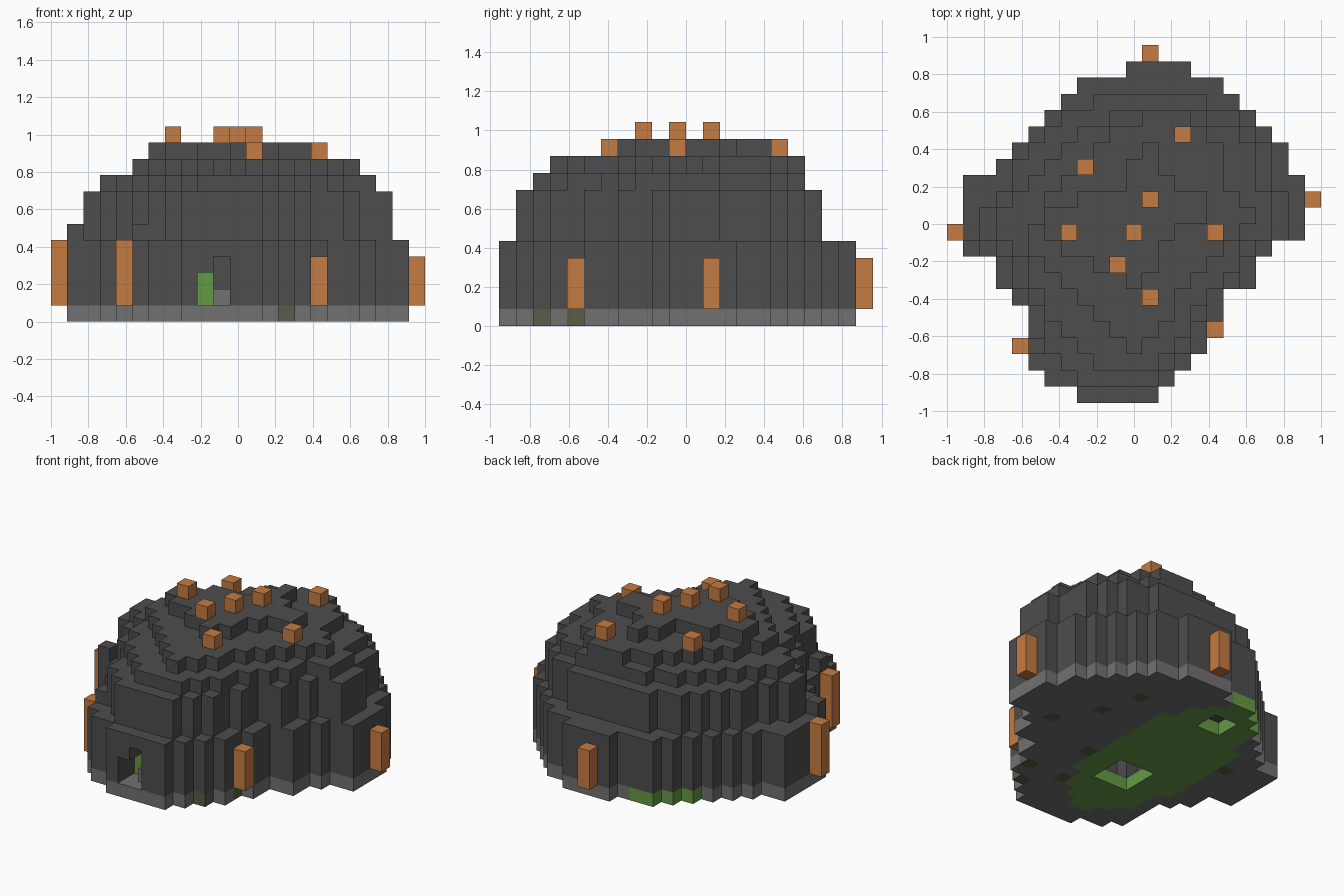
import bpy
import bmesh

if "Cube" in bpy.data.objects:
    bpy.data.objects.remove(bpy.data.objects["Cube"])

UNIT = 2 / 23          # edge of one block
COLS, ROWS = 23, 22    # columns run along +x, rows run from back to front


def material(name, colour):
    mat = bpy.data.materials.new(name)
    mat.use_nodes = True
    rgba = (*colour, 1)
    mat.diffuse_color = rgba
    bsdf = mat.node_tree.nodes["Principled BSDF"]
    bsdf.inputs["Base Color"].default_value = rgba
    bsdf.inputs["Roughness"].default_value = 0.9
    return mat


DARK = material("dark stone", (0.075, 0.075, 0.075))
GREY = material("grey stone", (0.165, 0.165, 0.165))
MOSS = material("mossy stone", (0.10, 0.11, 0.066))
GREEN = material("grass green", (0.13, 0.32, 0.06))
ORANGE = material("lamp orange", (0.56, 0.20, 0.055))


def footprint(first_row, lefts, rights):
    """Set of (column, row) cells from the first and last column of each row."""
    return {(c, first_row + i)
            for i, (a, b) in enumerate(zip(lefts, rights))
            for c in range(a, b + 1)}


def erode(cells):
    return {(c, r) for c, r in cells
            if all((c + i, r + j) in cells for i in (-1, 0, 1) for j in (-1, 0, 1))}


def block(cols, rows, levels):
    return {(c, r, z) for c in range(*cols) for r in range(*rows) for z in range(*levels)}


def stack(cells, low, high):
    return {(c, r, z) for c, r in cells for z in range(low, high)}


# Outward directions with the corners of each block face
SIDES = {
    (1, 0, 0): ((1, 0, 0), (1, 1, 0), (1, 1, 1), (1, 0, 1)),
    (-1, 0, 0): ((0, 0, 0), (0, 0, 1), (0, 1, 1), (0, 1, 0)),
    (0, 1, 0): ((0, 1, 0), (0, 1, 1), (1, 1, 1), (1, 1, 0)),
    (0, -1, 0): ((0, 0, 0), (1, 0, 0), (1, 0, 1), (0, 0, 1)),
    (0, 0, 1): ((0, 0, 1), (1, 0, 1), (1, 1, 1), (0, 1, 1)),
    (0, 0, -1): ((0, 0, 0), (0, 1, 0), (1, 1, 0), (1, 0, 0)),
}


def build(name, cells, mats, rule=lambda cell: 0):
    """Mesh the outer skin of a set of blocks."""
    bm = bmesh.new()
    corners = {}

    def vert(key):
        if key not in corners:
            x, y, z = key
            corners[key] = bm.verts.new(
                ((x - COLS / 2) * UNIT, (y - ROWS / 2) * UNIT, z * UNIT))
        return corners[key]

    for c, r, z in sorted(cells):
        y = ROWS - 1 - r
        for (dx, dy, dz), quad in SIDES.items():
            if (c + dx, r - dy, z + dz) in cells:
                continue
            face = bm.faces.new([vert((c + i, y + j, z + k)) for i, j, k in quad])
            face.material_index = rule((c, r, z))
    mesh = bpy.data.meshes.new(name)
    bm.to_mesh(mesh)
    bm.free()
    for mat in mats:
        mesh.materials.append(mat)
    obj = bpy.data.objects.new(name, mesh)
    bpy.context.collection.objects.link(obj)
    return obj


# Stepped footprints, from the ground up
ground = footprint(
    1, [11, 8, 7, 6, 5, 4, 3, 1, 1, 1, 1, 1, 3, 3, 4, 5, 5, 5, 5, 6, 8],
    [14, 16, 17, 18, 19, 20, 20, 21, 21, 21, 21, 19, 18, 18, 16, 16, 15, 15, 14, 13, 12])
upper = footprint(
    3, [9, 7, 6, 5, 4, 4, 3, 2, 2, 3, 4, 4, 5, 6, 6, 6, 7, 8],
    [15, 17, 18, 19, 19, 19, 20, 20, 20, 18, 17, 17, 15, 15, 14, 14, 13, 12])
shoulder = footprint(
    4, [10, 8, 7, 6, 5, 4, 3, 3, 4, 5, 5, 6, 6, 7, 8, 9],
    [15, 17, 18, 18, 18, 19, 19, 19, 17, 17, 16, 15, 14, 14, 13, 12])
crown = footprint(
    4, [12, 10, 9, 8, 7, 6, 6, 5, 5, 6, 7, 8, 9, 10, 11],
    [14, 15, 16, 16, 16, 17, 18, 17, 16, 15, 14, 13, 13, 12, 11])
peak = footprint(6, [12, 11, 11, 8, 6, 6, 7, 9, 11], [12, 12, 13, 15, 15, 13, 12, 12, 11])

# Domed stone shell: hollow room, doorway and a few loose bumps
shell = stack(ground, 1, 5) | stack(upper, 5, 8) | stack(shoulder, 8, 9)
shell |= stack(crown, 9, 10) | stack(peak, 10, 11)
shell |= {(1, 12, 5), (5, 18, 5)}
shell -= stack(erode(shoulder), 1, 7)
shell -= block((9, 10), (18, 22), (1, 3)) | block((10, 11), (18, 22), (1, 4))
build("stone_dome", shell, [DARK])

# Foundation slab with a grass patch, mossy blocks and two pits
slab = stack(ground, 0, 1)
slab -= block((8, 11), (13, 16), (0, 1)) | block((8, 10), (4, 6), (0, 1))
mossy = {(14, 19), (15, 17), (16, 8), (13, 13), (18, 11), (4, 9), (12, 17), (15, 5)}


def slab_colour(cell):
    c, r, _ = cell
    if (c, r) in mossy:
        return 1
    x, y = (c - 11) * UNIT, (10.5 - r) * UNIT
    return 2 if ((x + 0.2) / 0.36) ** 2 + (y / 0.76) ** 2 < 1 else 0


build("foundation", slab, [GREY, MOSS, GREEN], slab_colour)

# Doorway step and the plant behind the door
build("door_step", {(10, 20, 1)}, [GREY])
build("door_plant", block((9, 10), (19, 20), (1, 3)), [GREEN])

# Lamps: column, row, bottom and top level
wall_lamps = [(22, 9, 1, 4), (0, 11, 1, 5), (12, 0, 1, 4), (4, 18, 1, 5), (16, 17, 1, 4)]
peak_lamps = [(7, 11), (10, 13), (11, 11), (12, 9)]
crown_lamps = [(16, 11), (12, 15), (14, 5), (8, 7)]
lamps = wall_lamps + [(c, r, 11, 12) for c, r in peak_lamps]
lamps += [(c, r, 10, 11) for c, r in crown_lamps]
for n, (c, r, low, high) in enumerate(lamps):
    kind = "wall_lamp" if n < len(wall_lamps) else "roof_lamp"
    build(f"{kind}_{n + 1}", stack({(c, r)}, low, high), [ORANGE])
build("ceiling_lamp", stack({(9, 14)}, 5, 7), [ORANGE])
